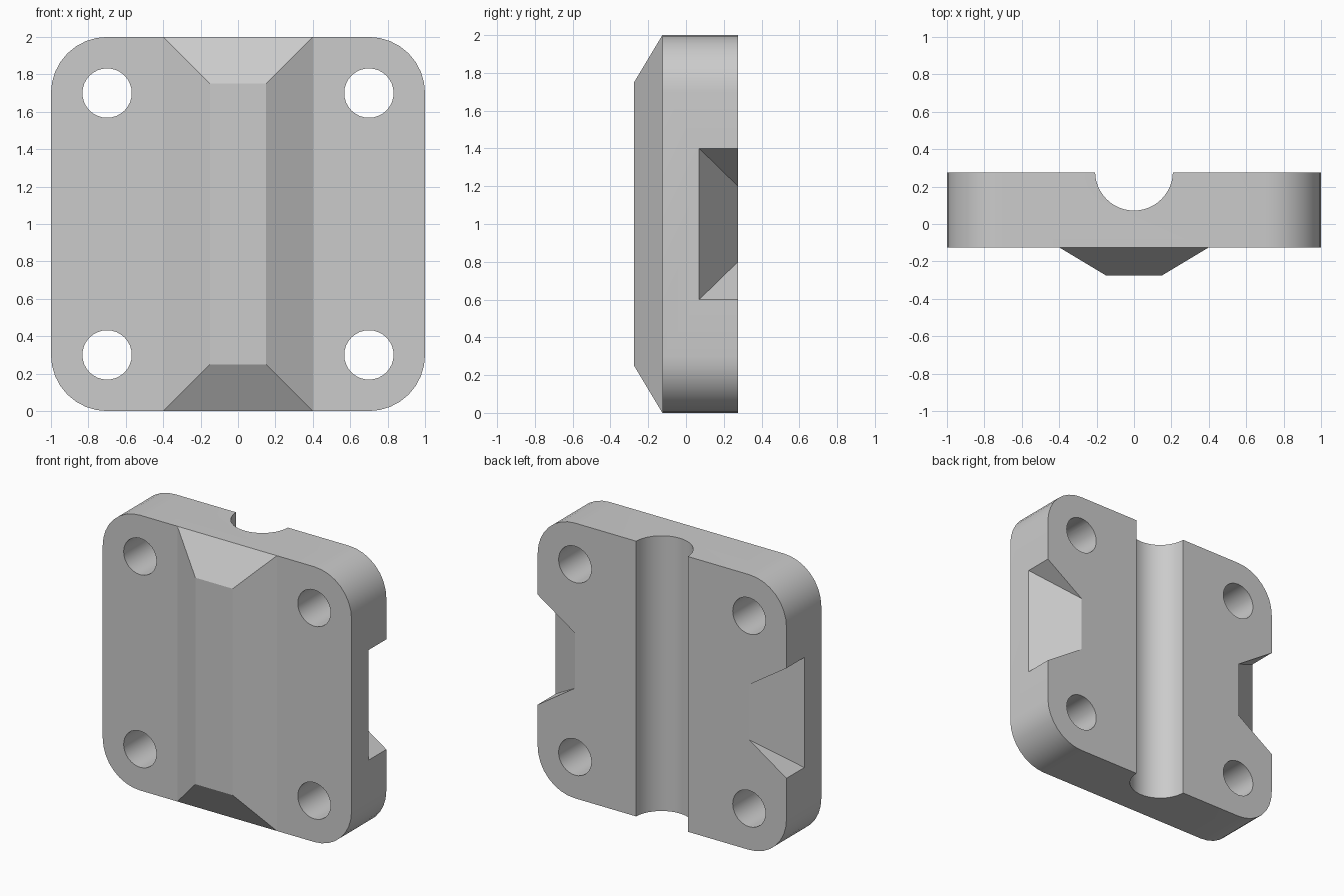
import bpy
import bmesh
import math
from mathutils import Matrix, Vector

cube = bpy.data.objects.get("Cube")
if cube:
    bpy.data.objects.remove(cube, do_unlink=True)

FRONT, BACK = -0.125, 0.275   # plate faces along y
RIDGE = -0.275                # ridge crest along y
MID = 1.0                     # mid height

grey = bpy.data.materials.new("plain grey")
grey.use_nodes = True
grey.diffuse_color = (0.6, 0.6, 0.6, 1)
grey.node_tree.nodes["Principled BSDF"].inputs["Base Color"].default_value = (0.6, 0.6, 0.6, 1)


def make_object(name, bm):
    bmesh.ops.recalc_face_normals(bm, faces=bm.faces)
    mesh = bpy.data.meshes.new(name)
    bm.to_mesh(mesh)
    bm.free()
    mesh.materials.append(grey)
    obj = bpy.data.objects.new(name, mesh)
    bpy.context.collection.objects.link(obj)
    return obj


def hull(name, points):
    """Convex solid around a few corner points."""
    bm = bmesh.new()
    verts = [bm.verts.new(p) for p in points]
    bmesh.ops.convex_hull(bm, input=verts)
    bmesh.ops.dissolve_limit(bm, angle_limit=0.01, verts=bm.verts, edges=bm.edges)
    return make_object(name, bm)


def cylinder(name, radius, length, centre, turn=0.0, sides=32):
    bm = bmesh.new()
    place = Matrix.Translation(centre) @ Matrix.Rotation(turn, 4, "X")
    bmesh.ops.create_cone(bm, cap_ends=True, segments=sides, radius1=radius,
                          radius2=radius, depth=length, matrix=place)
    return make_object(name, bm)


def combine(target, other, operation):
    """Apply a boolean and remove the helper."""
    mod = target.modifiers.new(operation.lower(), "BOOLEAN")
    mod.operation = operation
    mod.solver = "EXACT"
    mod.object = other
    bpy.context.view_layer.objects.active = target
    bpy.ops.object.modifier_apply(modifier=mod.name)
    bpy.data.objects.remove(other, do_unlink=True)


# Plate with rounded corners
bm = bmesh.new()
outline = []
radius, steps = 0.3, 8
for i, (sx, sz) in enumerate([(1, 1), (-1, 1), (-1, -1), (1, -1)]):
    for k in range(steps + 1):
        a = math.pi / 2 * (i + k / steps)
        x = sx * (1 - radius) + radius * math.cos(a)
        z = MID + sz * (1 - radius) + radius * math.sin(a)
        outline.append(bm.verts.new((x, FRONT, z)))
face = bm.faces.new(outline)
side = bmesh.ops.extrude_face_region(bm, geom=[face])
moved = [v for v in side["geom"] if isinstance(v, bmesh.types.BMVert)]
bmesh.ops.translate(bm, verts=moved, vec=Vector((0, BACK - FRONT, 0)))
plate = make_object("mounting_plate", bm)

# Bevelled ridge on the front
signs = [(sx, sz) for sx in (-1, 1) for sz in (-1, 1)]
ridge = hull("front_ridge",
             [(0.4 * sx, FRONT, MID + sz) for sx, sz in signs]
             + [(0.15 * sx, RIDGE, MID + 0.75 * sz) for sx, sz in signs])
combine(plate, ridge, "UNION")

# Bolt holes
for sx, sz in signs:
    hole = cylinder("bolt_hole", 0.132, 1, (0.7 * sx, 0.1, MID + 0.7 * sz), math.pi / 2)
    combine(plate, hole, "DIFFERENCE")

# Round groove down the back
groove = cylinder("back_groove", 0.208, 3, (0, 0.28, MID), sides=48)
combine(plate, groove, "DIFFERENCE")

# Tapered notches in both side edges, running out at the back face
for sx in (-1, 1):
    inner, outer = 0.7 * sx, 1.0 * sx
    points = []
    for sz in (-1, 1):
        wide, narrow = MID + 0.4 * sz, MID + 0.2 * sz
        points += [(inner, BACK, narrow), (inner, BACK + 0.1, narrow),
                   (outer, 0.07, wide), (outer, BACK + 0.1, wide),
                   (outer + 0.1 * sx, 0.07, wide), (outer + 0.1 * sx, BACK + 0.1, wide)]
    combine(plate, hull("side_notch", points), "DIFFERENCE")

# Smooth curves, crisp edges
bpy.ops.object.select_all(action="DESELECT")
plate.select_set(True)
bpy.context.view_layer.objects.active = plate
bpy.ops.object.shade_smooth_by_angle(angle=math.radians(25))
